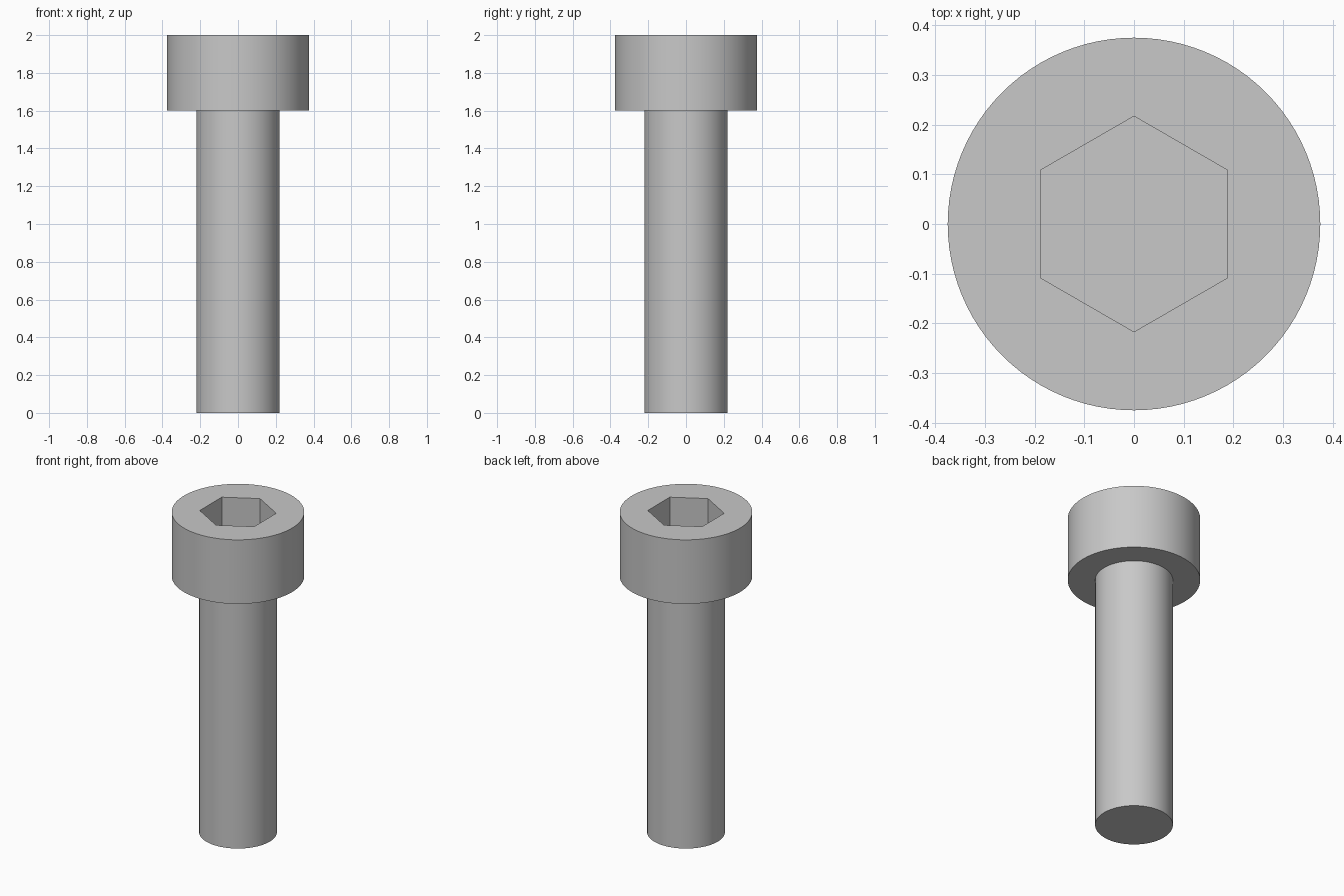
import bpy
import bmesh
import math

cube = bpy.data.objects.get("Cube")
if cube:
    bpy.data.objects.remove(cube, do_unlink=True)

SEGMENTS = 96
SHANK_RADIUS = 0.22
HEAD_RADIUS = 0.375
HEAD_BASE = 1.6
TOP = 2.0
SOCKET_RADIUS = 0.217
SOCKET_DEPTH = 0.2

steel = bpy.data.materials.new("steel grey")
steel.use_nodes = True
grey = (0.58, 0.58, 0.58, 1)
steel.diffuse_color = grey
steel.node_tree.nodes["Principled BSDF"].inputs["Base Color"].default_value = grey

bm = bmesh.new()


def ring(radius, z, sides):
    """Closed loop of vertices, with the first corner on the y axis."""
    angles = [math.pi / 2 + math.tau * i / sides for i in range(sides)]
    return [bm.verts.new((radius * math.cos(a), radius * math.sin(a), z)) for a in angles]


def wall(lower, upper):
    """Band of quads between two equal loops."""
    n = len(lower)
    for i in range(n):
        j = (i + 1) % n
        bm.faces.new((lower[i], lower[j], upper[j], upper[i]))


def loop_edges(loop):
    return [bm.edges.get((loop[i - 1], loop[i])) for i in range(len(loop))]


# Shank, shoulder under the head, and head side
shank_end = ring(SHANK_RADIUS, 0, SEGMENTS)
shank_top = ring(SHANK_RADIUS, HEAD_BASE, SEGMENTS)
head_base = ring(HEAD_RADIUS, HEAD_BASE, SEGMENTS)
head_top = ring(HEAD_RADIUS, TOP, SEGMENTS)
bm.faces.new(shank_end)
wall(shank_end, shank_top)
wall(shank_top, head_base)
wall(head_base, head_top)

# Hexagonal socket sunk into the head
socket_rim = ring(SOCKET_RADIUS, TOP, 6)
socket_floor = ring(SOCKET_RADIUS, TOP - SOCKET_DEPTH, 6)
wall(socket_floor, socket_rim)
bm.faces.new(socket_floor)

# Flat top face around the socket
bmesh.ops.triangle_fill(bm, edges=loop_edges(head_top) + loop_edges(socket_rim),
                        use_beauty=True, normal=(0, 0, 1))
bmesh.ops.recalc_face_normals(bm, faces=bm.faces)

mesh = bpy.data.meshes.new("socket_head_bolt")
bm.to_mesh(mesh)
bm.free()
mesh.materials.append(steel)
bolt = bpy.data.objects.new("socket_head_bolt", mesh)
bpy.context.collection.objects.link(bolt)

# Smooth round sides with crisp rims
bpy.ops.object.select_all(action="DESELECT")
bolt.select_set(True)
bpy.context.view_layer.objects.active = bolt
bpy.ops.object.shade_smooth_by_angle(angle=math.radians(30))
